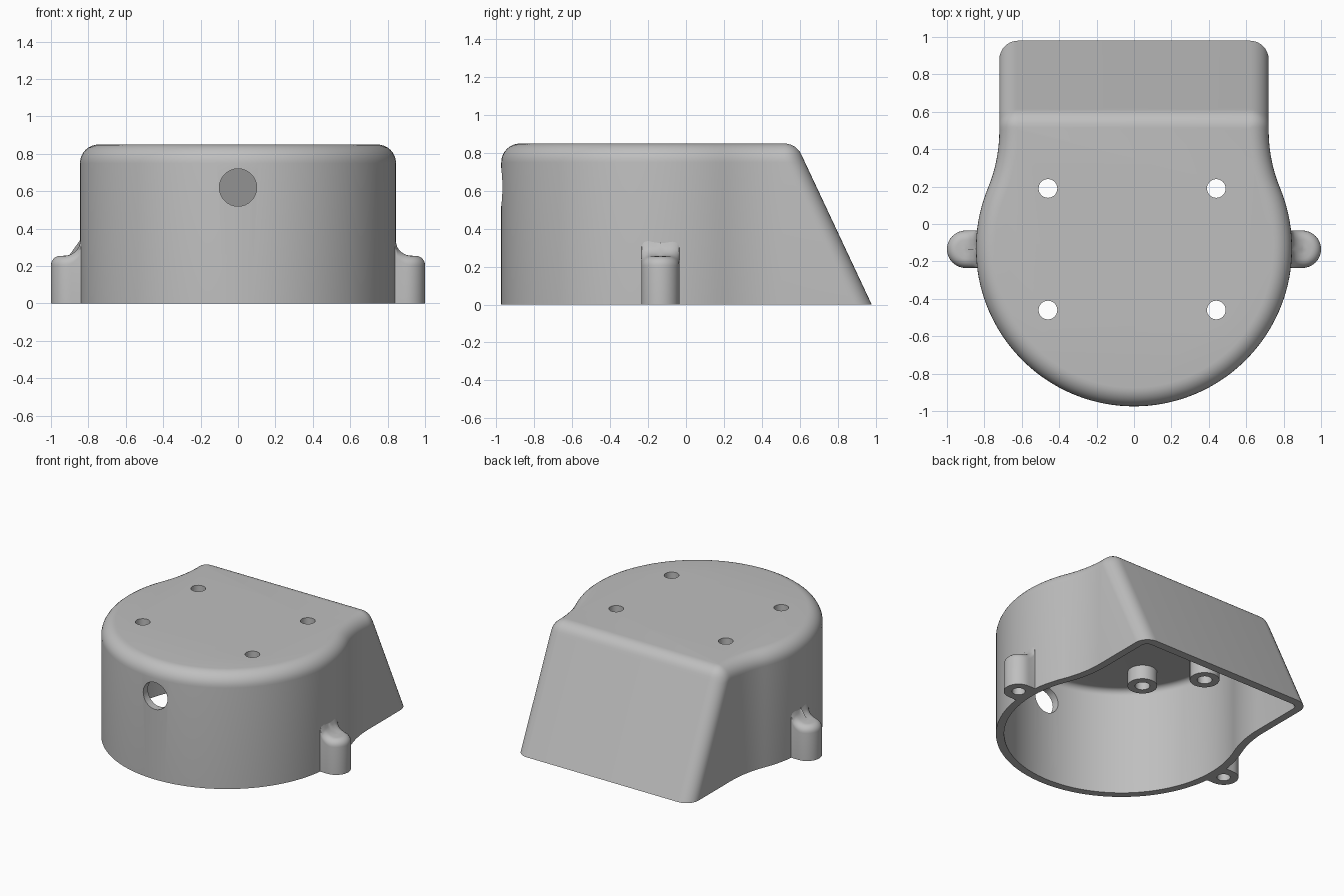
import bpy, bmesh, math
from mathutils import Matrix

if "Cube" in bpy.data.objects:
    bpy.data.objects.remove(bpy.data.objects["Cube"])

R, CY = 0.845, -0.13         # round body radius and its centre in y
HW, YT = 0.72, 0.50          # half width of the rear box, where its sides turn straight
FR, ZC = 0.10, 0.75          # edge rounding radius, height where it starts
BACK, SLOPE = 0.98, 0.469    # rear foot and rear lean
WALL = 0.055
LUG_X, LUG_Y, LUG_R = 0.90, -0.135, 0.10

grey = bpy.data.materials.new("plain grey")
grey.diffuse_color = (0.52, 0.52, 0.52, 1)
grey.use_nodes = True
grey.node_tree.nodes["Principled BSDF"].inputs["Base Color"].default_value = grey.diffuse_color


def finish(name, bm):
    bmesh.ops.recalc_face_normals(bm, faces=bm.faces)
    mesh = bpy.data.meshes.new(name)
    bm.to_mesh(mesh)
    bm.free()
    mesh.materials.append(grey)
    ob = bpy.data.objects.new(name, mesh)
    bpy.context.collection.objects.link(ob)
    return ob


def activate(ob):
    bpy.ops.object.select_all(action='DESELECT')
    ob.select_set(True)
    bpy.context.view_layer.objects.active = ob


def cylinder(name, r, depth, loc, axis='Z'):
    bm = bmesh.new()
    m = Matrix.Translation(loc)
    if axis == 'Y':
        m = m @ Matrix.Rotation(math.pi / 2, 4, 'X')
    bmesh.ops.create_cone(bm, cap_ends=True, segments=32, radius1=r,
                          radius2=r, depth=depth, matrix=m)
    return finish(name, bm)


def cut(ob, cutter):
    activate(ob)
    mod = ob.modifiers.new("cut", 'BOOLEAN')
    mod.operation, mod.solver, mod.object = 'DIFFERENCE', 'EXACT', cutter
    bpy.ops.object.modifier_apply(modifier=mod.name)
    bpy.data.objects.remove(cutter)


def smooth(ob):
    activate(ob)
    bpy.ops.object.shade_smooth_by_angle(angle=math.radians(30))


def bridge(bm, a, b):
    n = len(a)
    for i in range(n):
        j = (i + 1) % n
        bm.faces.new((a[i], a[j], b[j], b[i]))


def arc(cx, cy, r, a0, a1, n):
    return [(cx + r * math.cos(a0 + (a1 - a0) * i / n),
             cy + r * math.sin(a0 + (a1 - a0) * i / n)) for i in range(n + 1)]


def outline(z, t):
    """Body outline at height z, moved inwards by the wall offset t."""
    rr = FR - t
    root = math.sqrt(max(0, rr * rr - (z - ZC) ** 2))
    d = t if z <= ZC else FR - root
    lean = math.hypot(1, SLOPE)
    if z <= ZC + rr * SLOPE / lean:
        yb = BACK - SLOPE * z - t * lean
    else:
        yb = BACK - SLOPE * ZC - FR * lean + root
    c = max(FR - d, 0.002)
    dy = YT - CY
    rc = (HW * HW + dy * dy - R * R) / (2 * (R - HW))   # concave neck radius
    a = math.atan2(dy, HW + rc)
    half = arc(0, CY, R - d, -math.pi / 2, a, 44)
    half += arc(HW + rc, YT, rc + d, math.pi + a, math.pi, 10)[1:]
    half += arc(HW - d - c, yb - c, c, 0, math.pi / 2, 8)
    return half + [(-x, y) for x, y in reversed(half[1:])]


def skin(bm, t):
    """Wall rings up to the rounded top; returns the bottom ring."""
    heights = [0] + [ZC + (FR - t) * math.sin(math.pi / 2 * k / 8) for k in range(9)]
    rings = [[bm.verts.new((x, y, z)) for x, y in outline(z, t)] for z in heights]
    for a, b in zip(rings, rings[1:]):
        bridge(bm, a, b)
    bm.faces.new(rings[-1])
    return rings[0]


# hollow housing, open at the bottom
bm = bmesh.new()
bridge(bm, skin(bm, 0), skin(bm, WALL))
housing = finish("housing", bm)

# round port in the front wall
cut(housing, cylinder("port_cutter", 0.10, 0.4, (0, -0.95, 0.62), 'Y'))

# screw holes in the top, each with a hanging boss
for x in (-0.46, 0.44):
    for y, low in ((-0.46, 0.69), (0.19, 0.45)):
        cut(housing, cylinder("hole_cutter", 0.05, 0.4, (x, y, 0.85)))
        top = 0.82
        boss = cylinder("screw_boss", 0.10, top - low, (x, y, (top + low) / 2))
        cut(boss, cylinder("hole_cutter", 0.05, 1.0, (x, y, 0.6)))
        smooth(boss)
smooth(housing)


# side mounting lugs, blended up into the wall
def lug_top(x):
    return 0.345 - math.sqrt(max(0, 0.09 ** 2 - min(0, x - 0.93) ** 2))


def lug_ring(bm, side, e, floor=False):
    r, start = LUG_R - e, 0.80
    line = [(start + (LUG_X - start) * i / 10, -r) for i in range(10)]
    pts = line + arc(LUG_X, 0, r, -math.pi / 2, math.pi / 2, 20)
    pts += [(x, r) for x, _ in reversed(line)]
    k = max(0, 0.05 - e)
    drop = 0.05 - math.sqrt(0.05 ** 2 - k * k)
    return [bm.verts.new((side * x, LUG_Y + y, 0 if floor else lug_top(x) - drop))
            for x, y in pts]


for side, name in ((1, "right_lug"), (-1, "left_lug")):
    bm = bmesh.new()
    insets = [0.05 * (1 - math.cos(math.pi / 2 * k / 6)) for k in range(7)] + [0.075, 0.098]
    rings = [lug_ring(bm, side, 0, True)] + [lug_ring(bm, side, e) for e in insets]
    for a, b in zip(rings, rings[1:]):
        bridge(bm, a, b)
    bm.faces.new(rings[0])
    bm.faces.new(rings[-1])
    lug = finish(name, bm)
    cut(lug, cylinder("hole_cutter", 0.045, 0.36, (side * LUG_X, LUG_Y, 0)))
    smooth(lug)
